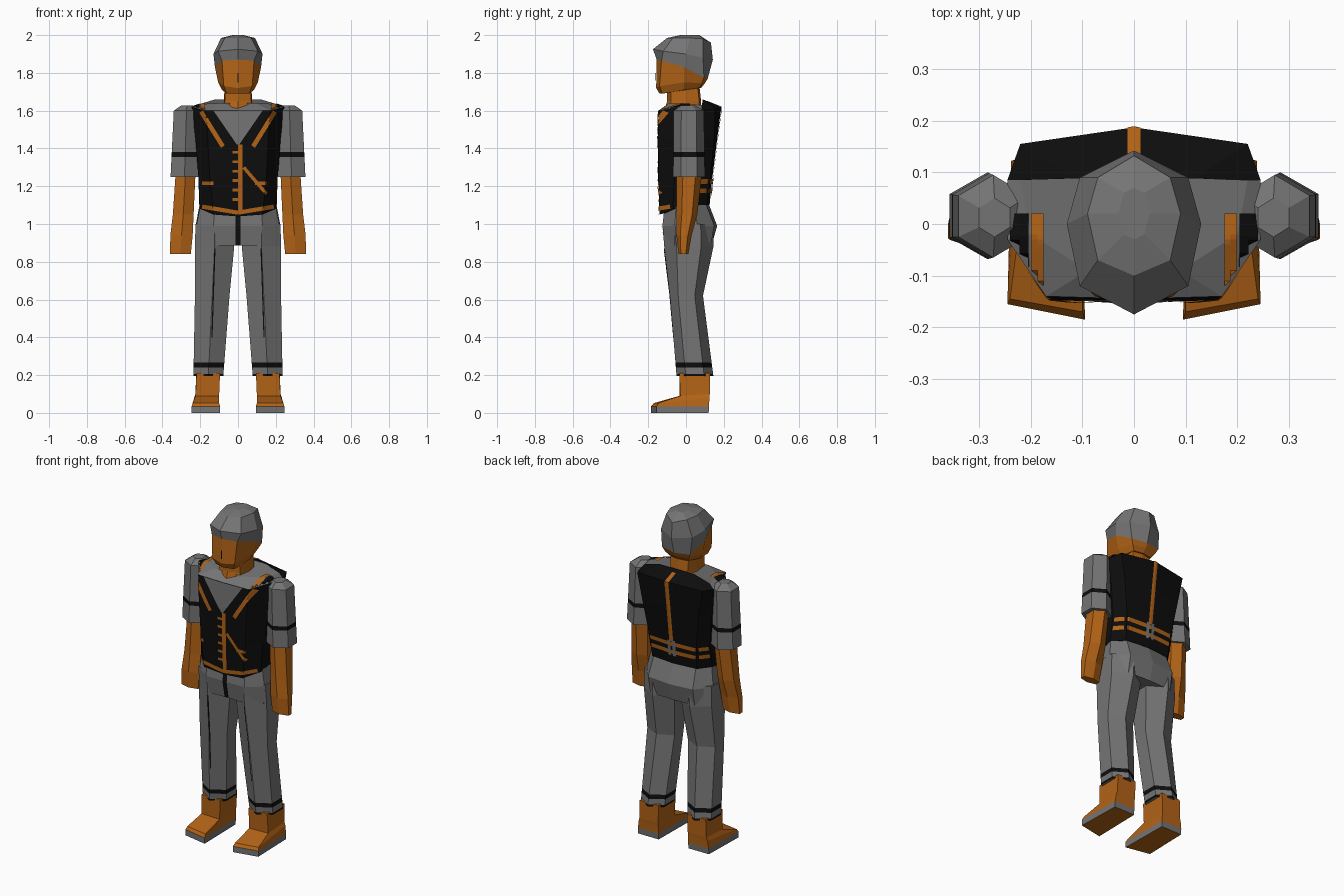
import bpy, bmesh
from mathutils import Vector
from mathutils.bvhtree import BVHTree

if "Cube" in bpy.data.objects:
    bpy.data.objects.remove(bpy.data.objects["Cube"])


def material(name, rgb):
    m = bpy.data.materials.new(name)
    m.diffuse_color = (*rgb, 1)
    m.use_nodes = True
    m.node_tree.nodes["Principled BSDF"].inputs["Base Color"].default_value = m.diffuse_color
    return m


GREY, ORANGE, BLACK = 0, 1, 2
MATS = [material("grey cloth", (0.175, 0.175, 0.175)),
        material("orange brown", (0.45, 0.125, 0.008)),
        material("black cloth", (0.004, 0.004, 0.004))]


def finish(bm, name):
    me = bpy.data.meshes.new(name)
    bm.to_mesh(me)
    for m in MATS:
        me.materials.append(m)
    bpy.context.collection.objects.link(bpy.data.objects.new(name, me))


def loft(name, rings, rule, cuts=()):
    """Skin closed rings, cut at heights, colour faces by rule; return a surface to project on."""
    bm = bmesh.new()
    loops = [[bm.verts.new(p) for p in r] for r in rings]
    n = len(loops[0])
    for a, b in zip(loops, loops[1:]):
        for i in range(n):
            bm.faces.new((a[i], a[(i + 1) % n], b[(i + 1) % n], b[i]))
    bm.faces.new(loops[0])
    bm.faces.new(loops[-1])
    for z in cuts:
        bmesh.ops.bisect_plane(bm, geom=bm.verts[:] + bm.edges[:] + bm.faces[:],
                               plane_co=(0, 0, z), plane_no=(0, 0, 1))
    bmesh.ops.recalc_face_normals(bm, faces=bm.faces)
    for f in bm.faces:
        f.material_index = rule(f.calc_center_median(), f.normal)
    finish(bm, name)
    tree = BVHTree.FromBMesh(bm)
    bm.free()
    return tree


def full(half):
    """Mirror half a ring whose first and last points lie on x = 0."""
    return half + [(-x, y, z) for x, y, z in reversed(half[1:-1])]


def at(z, *pts):
    return full([(x, y, z) for x, y in pts])


def hexagon(s, x0, x1, y0, y1, z):
    cx, cy, ry = (x0 + x1) / 2, (y0 + y1) / 2, (y1 - y0) / 2
    return [(s * x, y, z) for x, y in
            ((x0, cy - ry / 2), (cx, y0), (x1, cy - ry / 2),
             (x1, cy + ry / 2), (cx, y1), (x0, cy + ry / 2))]


def patch(name, tree, quad, mat, side="front", lift=0.004, n=8, m=8):
    """Thin plate: a subdivided quad laid on a surface from the front, back or top."""
    a, b, c, d = (Vector(p) for p in quad)
    aim = {"front": Vector((0, 1, 0)), "back": Vector((0, -1, 0)), "top": Vector((0, 0, -1))}[side]
    bm = bmesh.new()
    grid = []
    for i in range(n + 1):
        row = []
        for j in range(m + 1):
            p = a.lerp(b, j / m).lerp(d.lerp(c, j / m), i / n)
            q = Vector((p.x, p.y, 3)) if side == "top" else Vector((p.x, -3 * aim.y, p.y))
            hit = tree.ray_cast(q, aim)[0]
            if hit is None:
                hit = tree.find_nearest(q + aim * 2.9)[0]
            row.append(bm.verts.new(hit - aim * lift))
        grid.append(row)
    for r, t in zip(grid, grid[1:]):
        for j in range(m):
            f = bm.faces.new((r[j], r[j + 1], t[j + 1], t[j]))
            f.material_index = mat
            f.normal_update()
            if f.normal.dot(aim) > 0:
                f.normal_flip()
    finish(bm, name)
    bm.free()


def band(name, tree, p, q, w, mat, **kw):
    p, q = Vector(p), Vector(q)
    o = (q - p).orthogonal().normalized() * w / 2
    patch(name, tree, (p - o, q - o, q + o, p + o), mat, n=2, m=14, **kw)


# Head: face below the hairline ring, hair above it
hair_z = lambda c: 1.85 - 0.3 * (c.y + 0.15)
head = loft("head", [
    full([(0, -.14, 1.69), (.06, -.125, 1.69), (.085, -.01, 1.71), (.06, .07, 1.72), (0, .08, 1.72)]),
    full([(0, -.158, 1.72), (.075, -.14, 1.73), (.105, -.01, 1.75), (.08, .085, 1.745), (0, .1, 1.745)]),
    full([(0, -.155, 1.87), (.085, -.13, 1.865), (.122, -.01, 1.83), (.095, .095, 1.775), (0, .115, 1.77)]),
    full([(0, -.175, 1.925), (.105, -.12, 1.915), (.13, 0, 1.9), (.105, .09, 1.88), (0, .142, 1.87)]),
    full([(0, -.1, 1.985), (.07, -.07, 1.985), (.09, .02, 1.985), (.07, .09, 1.98), (0, .132, 1.96)]),
    full([(0, -.03, 2), (.02, -.02, 2), (.03, .02, 2), (.02, .06, 2), (0, .07, 2)])],
    lambda c, n: GREY if c.z > hair_z(c) else ORANGE)
band("nose_line", head, (0, 1.75), (0, 1.8), .007, BLACK)
loft("neck", [at(1.585, (0, -.12), (.075, -.09), (.08, 0), (.06, .07), (0, .08)),
              at(1.65, (0, -.1), (.07, -.08), (.075, 0), (.06, .07), (0, .08)),
              at(1.74, (0, -.1), (.065, -.08), (.07, 0), (.06, .06), (0, .07))],
     lambda c, n: ORANGE)

# Torso: vest body, grey shirt yoke across the shoulders
torso = loft("vest", [
    full([(0, -.14, 1.04), (.13, -.14, 1.05), (.2, -.07, 1.08), (.205, .04, 1.1), (.15, .11, 1.1), (0, .125, 1.1)]),
    at(1.25, (0, -.148), (.15, -.145), (.21, -.06), (.21, .07), (.16, .13), (0, .14)),
    at(1.45, (0, -.15), (.16, -.148), (.225, -.05), (.23, .08), (.19, .15), (0, .165)),
    full([(0, -.145, 1.6), (.17, -.14, 1.6), (.245, -.03, 1.62), (.245, .085, 1.6), (.22, .155, 1.61), (0, .187, 1.62)]),
    full([(0, -.09, 1.62), (.09, -.09, 1.64), (.2, -.02, 1.635), (.22, .085, 1.63), (.12, .088, 1.66), (0, .088, 1.66)])],
    lambda c, n: GREY if c.z > 1.605 and c.y < .1 else BLACK)

# Shirt neckline and vest trim
patch("shirt_front", torso, ((-.13, 1.6), (.13, 1.6), (.006, 1.42), (-.006, 1.42)), GREY)
for s in (-1, 1):
    band("lapel_trim", torso, (s * .195, 1.595), (s * .08, 1.41), .024, ORANGE)
    band("hem_trim", torso, (s * .19, 1.092), (0, 1.06), .022, ORANGE)
    band("shoulder_edge", torso, (s * .222, -.1), (s * .222, .02), .036, BLACK, side="top")
    band("shoulder_trim", torso, (s * .187, -.12), (s * .187, .02), .024, ORANGE, side="top")
band("front_placket", torso, (.012, 1.07), (.012, 1.42), .024, ORANGE)
for i in range(6):
    band("front_button", torso, (-.03, 1.13 + i * .05), (0, 1.13 + i * .05), .014, ORANGE)
band("pocket_slash", torso, (.03, 1.3), (.15, 1.16), .018, ORANGE)
band("right_pocket", torso, (.09, 1.215), (.15, 1.215), .018, ORANGE)
band("left_pocket", torso, (-.19, 1.215), (-.13, 1.215), .018, ORANGE)

# Back seam, double belt and buckle
band("back_seam", torso, (0, 1.24), (0, 1.65), .026, ORANGE, side="back")
for z in (1.175, 1.225):
    band("back_belt", torso, (-.205, z), (.205, z), .024, ORANGE, side="back")
for x in (-.017, .017):
    band("belt_buckle", torso, (x, 1.15), (x, 1.25), .022, GREY, side="back", lift=.007)

# Trouser seat
seat = loft("trouser_seat", [
    at(1.12, (0, -.11), (.12, -.11), (.195, -.05), (.2, .04), (.14, .1), (0, .115)),
    at(.99, (0, -.125), (.13, -.125), (.22, -.06), (.225, .06), (.15, .15), (0, .165)),
    at(.885, (0, -.105), (.12, -.11), (.215, -.06), (.22, .06), (.15, .13), (0, .135))],
    lambda c, n: GREY)
band("trouser_fly", seat, (0, .888), (0, 1.06), .028, BLACK)

for s, side in ((-1, "left"), (1, "right")):
    # Trouser leg with black cuff bands
    leg = loft(side + "_trouser_leg", [
        hexagon(s, .02, .225, -.125, .145, 1.0), hexagon(s, .02, .228, -.115, .145, .88),
        hexagon(s, .045, .228, -.085, .09, .62), hexagon(s, .078, .236, -.05, .145, .195)],
        lambda c, n: BLACK if .24 < c.z < .266 or .196 < c.z < .206 else GREY, (.24, .266, .206))
    band(side + "_trouser_crease", leg, (s * .122, .87), (s * .138, .4), .006, BLACK)

    # Boot with grey sole edge
    boot = [[(.095, -.185, 0), (.245, -.155, 0), (.238, .12, 0), (.1, .12, 0)],
            [(.095, -.185, .035), (.245, -.155, .035), (.238, .122, .035), (.1, .122, .035)],
            [(.1, -.17, .052), (.24, -.145, .052), (.232, .124, .08), (.1, .124, .08)],
            [(.1, -.035, .09), (.225, -.03, .09), (.225, .126, .1), (.1, .126, .1)],
            [(.095, -.035, .21), (.22, -.035, .21), (.222, .128, .21), (.095, .128, .21)]]
    loft(side + "_boot", [[(s * x, y, z) for x, y, z in r] for r in boot],
         lambda c, n: GREY if .001 < c.z < .036 else ORANGE)

    # Short sleeve with a black stripe, bare forearm and hand
    loft(side + "_sleeve", [
        hexagon(s, .24, .3, -.025, .05, 1.628), hexagon(s, .205, .34, -.065, .095, 1.6),
        hexagon(s, .21, .357, -.068, .1, 1.25)],
        lambda c, n: BLACK if 1.355 < c.z < 1.38 else GREY, (1.355, 1.38))
    loft(side + "_forearm", [
        hexagon(s, .225, .33, -.05, .085, 1.27), hexagon(s, .235, .345, -.05, .06, 1.05),
        hexagon(s, .24, .358, -.05, .03, .94), hexagon(s, .25, .36, -.04, .012, .84)],
        lambda c, n: ORANGE)
